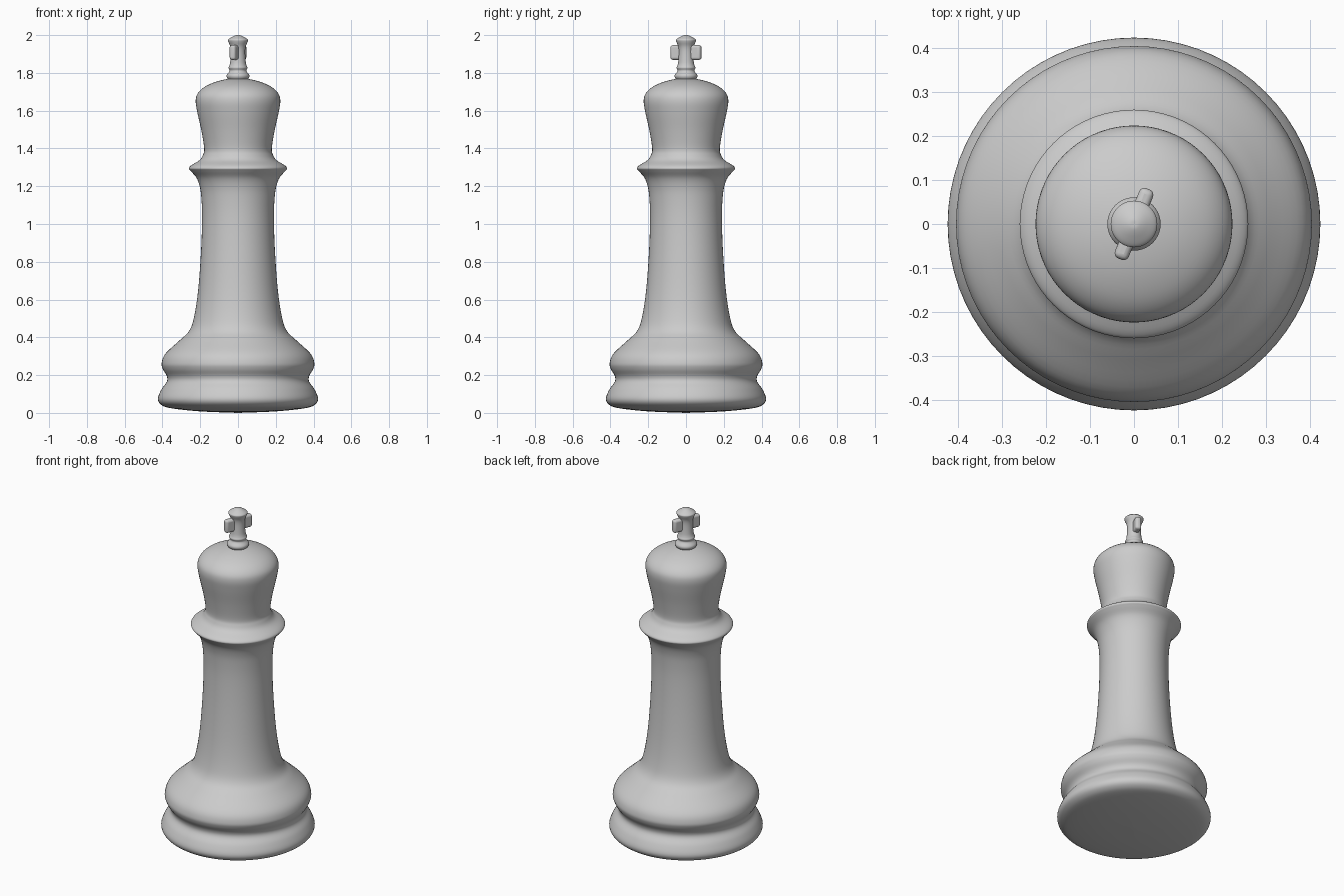
import bpy, bmesh, math
from mathutils import Vector, Matrix

if "Cube" in bpy.data.objects:
    bpy.data.objects.remove(bpy.data.objects["Cube"])


def smooth_profile(points, steps=5):
    """Centripetal-style rounded curve through the (radius, height) points."""
    p = [Vector(q) for q in points]
    p = [p[0]] + p + [p[-1]]
    out = []
    for a, b, c, d in zip(p, p[1:], p[2:], p[3:]):
        for i in range(steps):
            t = i / steps
            q = 0.5 * (2 * b + (c - a) * t + (2 * a - 5 * b + 4 * c - d) * t * t
                       + (3 * b - a - 3 * c + d) * t ** 3)
            out.append((max(q.x, 0.0), q.y))
    return out + [tuple(points[-1])]


def lathe(name, points, sides=72):
    bm = bmesh.new()
    pts = [bm.verts.new((r, 0, z)) for r, z in smooth_profile(points)]
    edges = [bm.edges.new(e) for e in zip(pts, pts[1:])]
    bmesh.ops.spin(bm, geom=pts + edges, cent=(0, 0, 0), axis=(0, 0, 1),
                   angle=math.tau, steps=sides, use_duplicate=False)
    bmesh.ops.remove_doubles(bm, verts=bm.verts, dist=1e-5)
    bmesh.ops.recalc_face_normals(bm, faces=bm.faces)
    finish(name, bm)


def finish(name, bm):
    mesh = bpy.data.meshes.new(name)
    bm.to_mesh(mesh)
    bm.free()
    obj = bpy.data.objects.new(name, mesh)
    bpy.context.collection.objects.link(obj)
    for o in bpy.context.selected_objects:
        o.select_set(False)
    obj.select_set(True)
    bpy.context.view_layer.objects.active = obj
    bpy.ops.object.shade_smooth_by_angle(angle=math.radians(40))
    return obj


# Turned body: base, waist groove, stem, collar and domed head
lathe("body", [
    (0, 0), (0.2, 0.008), (0.35, 0.024), (0.405, 0.042), (0.424, 0.075),
    (0.405, 0.125), (0.377, 0.165), (0.377, 0.195), (0.398, 0.232),
    (0.404, 0.265), (0.383, 0.315), (0.308, 0.385), (0.258, 0.435),
    (0.232, 0.51), (0.211, 0.65), (0.196, 0.85), (0.19, 1.03),
    (0.194, 1.14), (0.203, 1.2), (0.22, 1.245), (0.25, 1.28),
    (0.26, 1.295), (0.247, 1.311), (0.205, 1.337), (0.186, 1.365),
    (0.179, 1.40), (0.193, 1.49), (0.215, 1.59), (0.224, 1.65),
    (0.214, 1.69), (0.178, 1.725), (0.12, 1.752), (0.055, 1.768), (0, 1.772)])

# Finial: bead, ring, post and flared cap
lathe("finial", [
    (0, 1.755), (0.04, 1.757), (0.057, 1.772), (0.06, 1.788), (0.047, 1.806),
    (0.045, 1.815), (0.05, 1.827), (0.045, 1.84), (0.041, 1.86),
    (0.038, 1.91), (0.041, 1.94), (0.051, 1.965), (0.051, 1.977),
    (0.03, 1.991), (0.012, 1.999), (0, 2.0)], sides=40)

# Cross bar through the post, turned about the vertical axis
bm = bmesh.new()
bmesh.ops.create_cube(bm, size=1)
bmesh.ops.scale(bm, vec=(0.172, 0.034, 0.078), verts=bm.verts)
bar = finish("cross_bar", bm)
bar.matrix_world = Matrix.Translation((0, 0, 1.908)) @ Matrix.Rotation(math.radians(68), 4, 'Z')
bevel = bar.modifiers.new("rounding", 'BEVEL')
bevel.width = 0.013
bevel.segments = 4
